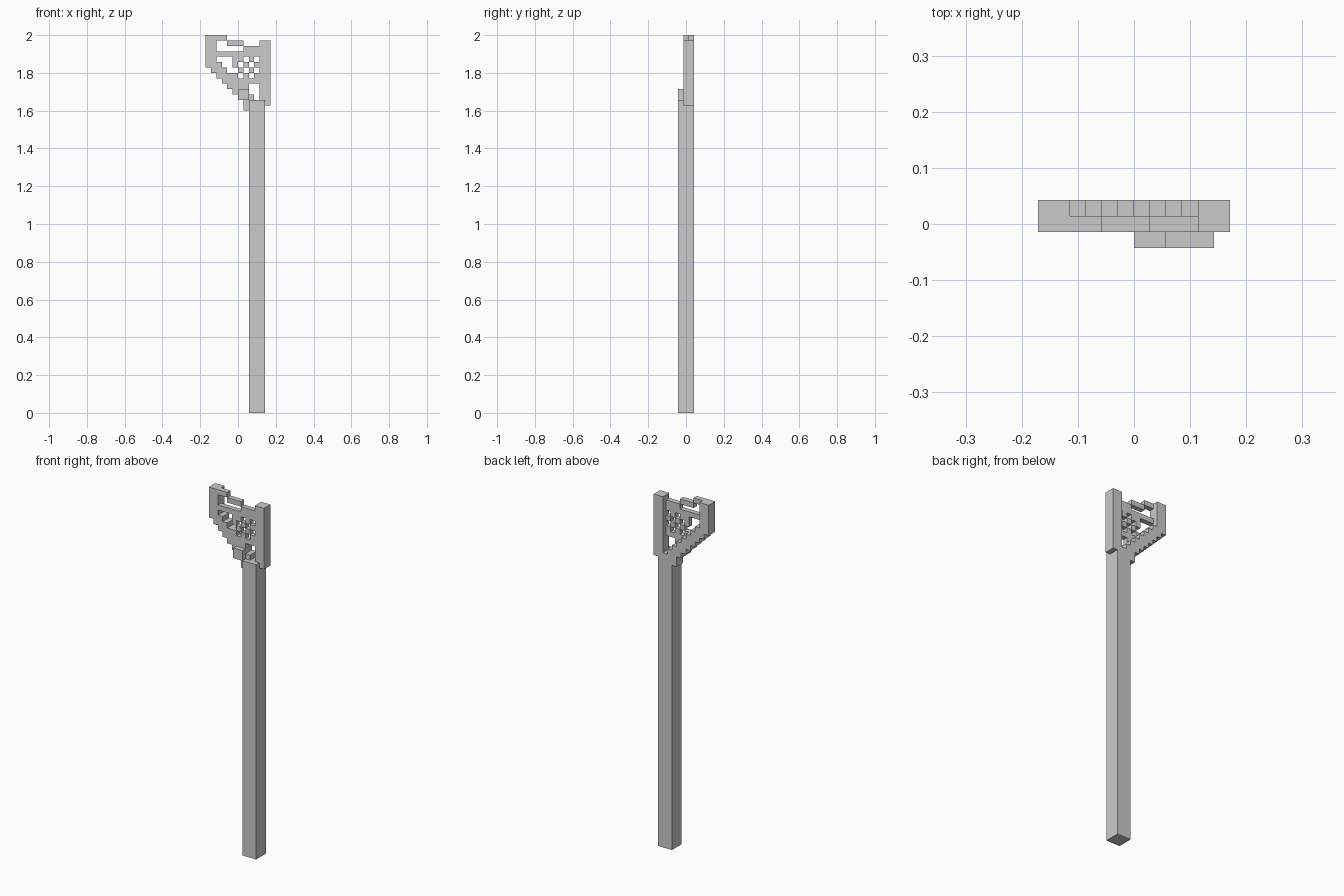
import bpy, bmesh

if "Cube" in bpy.data.objects:
    bpy.data.objects.remove(bpy.data.objects["Cube"])

U = 2 / 70          # one block; the model is 12 x 3 x 70 blocks


def blocks(name, boxes):
    """boxes: (col0, col1, row0, row1, layer0, layer1), ends exclusive.
    Columns run left to right, rows top to bottom, layers front to back."""
    bm = bmesh.new()
    for c0, c1, r0, r1, l0, l1 in boxes:
        vs = bmesh.ops.create_cube(bm, size=1)["verts"]
        for v in vs:
            v.co.x = ((c1 if v.co.x > 0 else c0) - 6) * U
            v.co.y = ((l1 if v.co.y > 0 else l0) - 1.5) * U
            v.co.z = (70 - (r0 if v.co.z > 0 else r1)) * U
    me = bpy.data.meshes.new(name)
    bm.to_mesh(me)
    bm.free()
    ob = bpy.data.objects.new(name, me)
    bpy.context.collection.objects.link(ob)
    return ob


# Long square handle
blocks("handle", [(8, 11, 12, 70, 0, 3)])

# Side posts of the head
blocks("left_post", [(0, 2, 0, 6, 1, 3), (1, 2, 6, 7, 1, 3)])
blocks("right_post", [(10, 12, 1, 12, 1, 3), (11, 12, 12, 13, 1, 3)])

# Stepped rim across the top
blocks("top_rim", [(2, 4, 0, 1, 1, 2), (4, 7, 1, 2, 1, 2), (7, 10, 2, 3, 1, 2)])

# Diagonal staircase rail down to the handle
rail = [(k, k + 1, k + 3, k + 6, 1, 3) for k in range(2, 7)]
rail += [(7, 8, 10, 14, 1, 3), (8, 9, 11, 12, 1, 3)]
blocks("lower_rail", rail)

# Raised throat block at the front
blocks("throat", [(6, 8, 10, 12, 0, 1)])

# Netting, one string per row from row 3, columns 2 to 9
net_rows = ["########",
            "...##.#.",
            "...#.#.#",
            "....#.#.",
            "...#.#.#",
            "....####",
            ".....#.."]
net = []
for i, row in enumerate(net_rows):
    c = 0
    while c < len(row):
        if row[c] == "#":
            start = c
            while c < len(row) and row[c] == "#":
                c += 1
            net.append((start + 2, c + 2, i + 3, i + 4, 1, 2))
        else:
            c += 1
blocks("netting", net)
